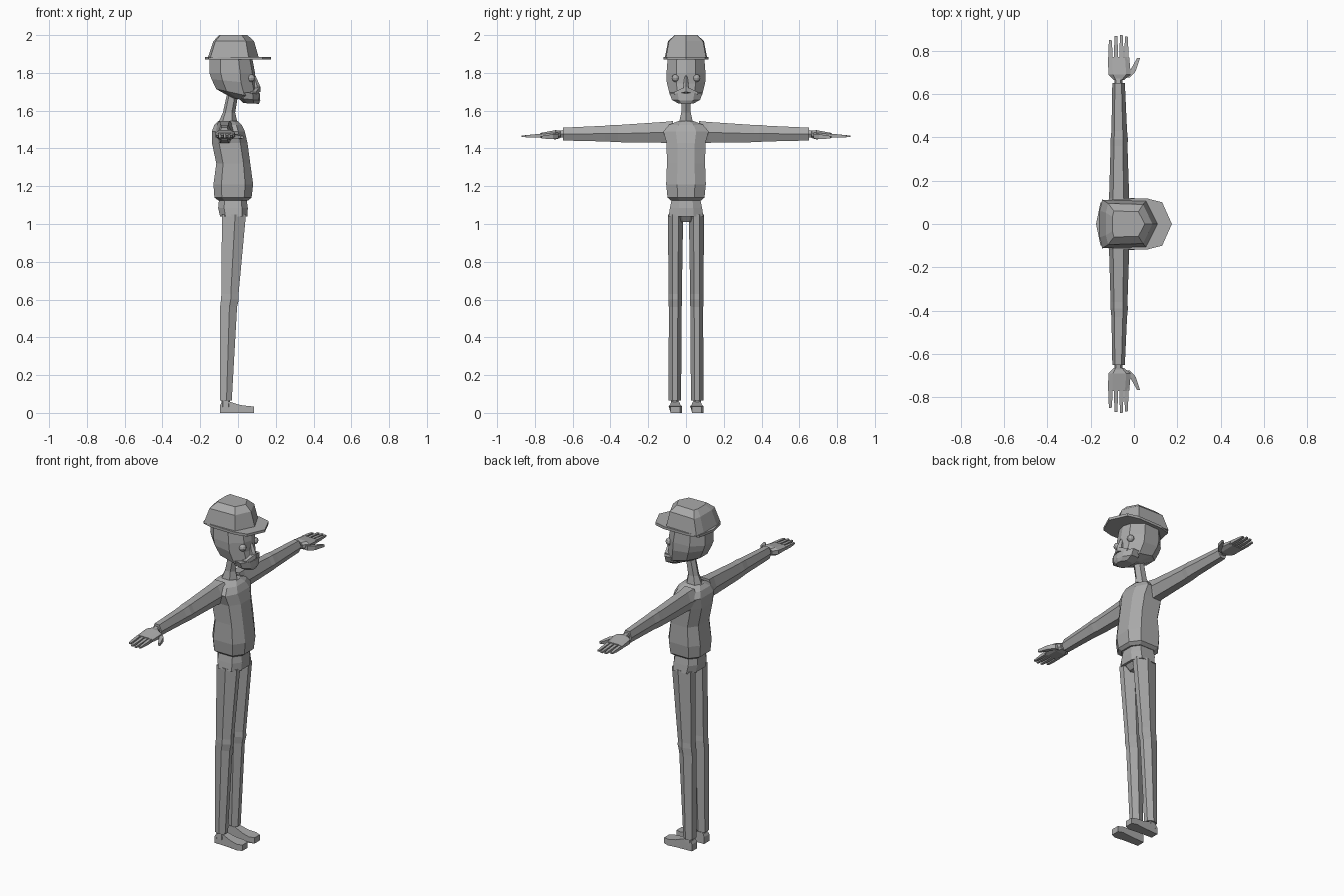
import bpy, bmesh, math
from mathutils import Vector

grey = bpy.data.materials.new("plain grey")
grey.diffuse_color = (0.40, 0.40, 0.40, 1)


def make(name, rings, caps=True):
    """Skin a row of equal-length point rings."""
    bm = bmesh.new()
    vs = [[bm.verts.new(p) for p in r] for r in rings]
    n = len(rings[0])
    for a, b in zip(vs, vs[1:]):
        for i in range(n):
            j = (i + 1) % n
            bm.faces.new((a[i], a[j], b[j], b[i]))
    if caps:
        bm.faces.new(vs[0][::-1])
        bm.faces.new(vs[-1])
    bmesh.ops.recalc_face_normals(bm, faces=bm.faces)
    me = bpy.data.meshes.new(name)
    bm.to_mesh(me)
    bm.free()
    me.materials.append(grey)
    ob = bpy.data.objects.new(name, me)
    bpy.context.collection.objects.link(ob)
    return ob


# unit cross-sections, first axis then second axis
OCT = [(1, .45), (.6, 1), (-.6, 1), (-1, .5), (-1, -.5), (-.6, -1), (.6, -1), (1, -.45)]
HEX = [(1, 0), (.45, 1), (-.6, 1), (-1, 0), (-.6, -1), (.45, -1)]
SIX = [(1, .4), (.1, 1), (-1, .6), (-1, -.6), (.1, -1), (1, -.4)]
BOX = [(1, 1), (-1, 1), (-1, -1), (1, -1)]
CROWN = [(1, 0), (.6, .95), (-.9, 1), (-1, .55), (-1, -.55), (-.9, -1), (.6, -.95)]
SKULL = [(1, 0), (.88, .5), (.35, 1), (-.5, .95), (-1, .4),
         (-1, -.4), (-.5, -.95), (.35, -1), (.88, -.5)]


def upright(name, shape, rows):
    """rows: z, x0, x1, y0, y1 and optional tilt (dz per x)."""
    rings = []
    for z, x0, x1, y0, y1, *t in rows:
        cx, hx, cy, hy = (x0 + x1) / 2, (x1 - x0) / 2, (y0 + y1) / 2, (y1 - y0) / 2
        tilt = t[0] if t else 0
        rings.append([(cx + hx * u, cy + hy * v, z + tilt * hx * u) for u, v in shape])
    return make(name, rings)


def sideways(name, shape, rows, s):
    """rows: y, x0, x1, z0, z1; s is the body side."""
    return make(name, [[((x0 + x1) / 2 + (x1 - x0) / 2 * u, s * y,
                         (z0 + z1) / 2 + (z1 - z0) / 2 * v) for u, v in shape]
                       for y, x0, x1, z0, z1 in rows])


# hat
upright("hat_crown", CROWN, [(1.88, -.16, .11, -.112, .112), (1.968, -.13, .085, -.095, .095),
                             (2.0, -.10, .05, -.06, .06)])
brim = [(.175, 0), (.13, .10), (.06, .118), (-.09, .115), (-.155, .098), (-.175, 0),
        (-.155, -.098), (-.09, -.115), (.06, -.118), (.13, -.10)]
make("hat_brim", [[(x, y, z) for x, y in brim] for z in (1.87, 1.885)])

# head and jaw
upright("head", SKULL, [(1.655, -.03, .10, -.045, .045, -.18),
                        (1.69, -.115, .105, -.085, .085, -.22),
                        (1.755, -.14, .09, -.102, .102, -.1),
                        (1.80, -.152, .09, -.103, .103),
                        (1.88, -.15, .075, -.097, .097)])
# beard wrapping the jaw, with moustache and nose
upright("beard", SKULL, [(1.638, .03, .11, -.04, .04, -.05),
                         (1.66, .0, .118, -.075, .075, -.1),
                         (1.695, .0, .115, -.088, .088, -.05)])
for s in (-1, 1):
    make("moustache", [[(.07, 0, 1.69), (.118, 0, 1.70), (.118, 0, 1.728), (.07, 0, 1.73)],
                       [(.06, s * .06, 1.685), (.10, s * .06, 1.687),
                        (.095, s * .06, 1.70), (.06, s * .06, 1.70)]])
upright("nose", HEX, [(1.715, .06, .118, -.017, .017), (1.735, .06, .115, -.014, .014),
                      (1.785, .06, .093, -.007, .007)])
for s in (-1, 1):
    bpy.ops.mesh.primitive_uv_sphere_add(segments=10, ring_count=6, radius=.02,
                                         location=(.07, s * .056, 1.772))
    eye = bpy.context.object
    eye.name = "eye"
    eye.data.materials.append(grey)

# neck
upright("neck", HEX, [(1.50, -.11, .01, -.04, .04), (1.545, -.10, -.005, -.035, .035),
                      (1.59, -.08, -.015, -.025, .025), (1.68, -.06, .0, -.024, .024)])

# shirt body and pants top
upright("shirt", OCT, [(1.125, -.105, .055, -.08, .08), (1.14, -.125, .072, -.098, .098),
                       (1.21, -.13, .08, -.105, .105), (1.32, -.115, .065, -.101, .101),
                       (1.43, -.138, .05, -.103, .103), (1.49, -.138, .036, -.12, .12),
                       (1.525, -.125, .02, -.09, .09), (1.545, -.105, .0, -.04, .04)])
upright("hips", OCT, [(1.04, -.095, .05, -.092, .092), (1.085, -.105, .052, -.085, .085),
                      (1.135, -.10, .045, -.075, .075)])
upright("crotch", OCT, [(1.01, -.06, .015, -.03, .03), (1.05, -.09, .045, -.06, .06)])

for s in (-1, 1):
    side = "left" if s > 0 else "right"

    def leg(name, shape, rows):
        upright(side + name, shape, [(z, a, b, *sorted((s * c, s * d))) for z, a, b, c, d in rows])

    # trouser leg with knee band, ankle, shoe
    leg("_trouser_leg", SIX, [(.065, -.095, -.033, .026, .092), (.56, -.095, -.005, .023, .091),
                              (.60, -.09, .004, .02, .094), (.63, -.088, .003, .022, .092),
                              (1.05, -.085, .042, .015, .096)])
    leg("_ankle", OCT, [(.03, -.09, -.04, .037, .083), (.08, -.087, -.042, .04, .078)])
    c = s * .057
    prof = [(-.095, .0, .024), (-.095, .04, .024), (-.085, .06, .02), (-.045, .06, .02),
            (.01, .042, .028), (.055, .036, .035), (.085, .034, .024), (.085, .0, .024),
            (.055, .0, .035), (.0, .0, .028)]
    make(side + "_shoe", [[(x, c + k * w, z) for x, z, w in prof] for k in (-1, 1)])

    # sleeve with elbow band, wrist
    sideways(side + "_sleeve", HEX, [(.07, -.125, -.01, 1.425, 1.545), (.12, -.115, -.022, 1.43, 1.54),
                                     (.36, -.108, -.03, 1.433, 1.524), (.39, -.108, -.028, 1.435, 1.524),
                                     (.43, -.104, -.032, 1.437, 1.52),
                                     (.65, -.10, -.042, 1.442, 1.51)], s)
    sideways(side + "_wrist", HEX, [(.64, -.09, -.052, 1.458, 1.498),
                                    (.69, -.09, -.052, 1.458, 1.492)], s)
    # palm, fingers, thumb
    sideways(side + "_palm", OCT, [(.665, -.095, -.045, 1.455, 1.493), (.69, -.118, -.015, 1.448, 1.497),
                                   (.77, -.12, -.022, 1.455, 1.482)], s)
    for i, (x, end) in enumerate([(-.109, .85), (-.083, .868), (-.058, .872), (-.035, .865)]):
        sideways(side + "_finger", BOX, [(.76, x - .009, x + .009, 1.459, 1.479),
                                         (.81, x - .009, x + .009, 1.458, 1.474),
                                         (end, x - .006, x + .006, 1.460, 1.468)], s)
    sideways(side + "_thumb", BOX, [(.675, -.05, -.02, 1.452, 1.478), (.705, -.02, .008, 1.45, 1.475),
                                    (.765, .014, .028, 1.452, 1.466)], s)
